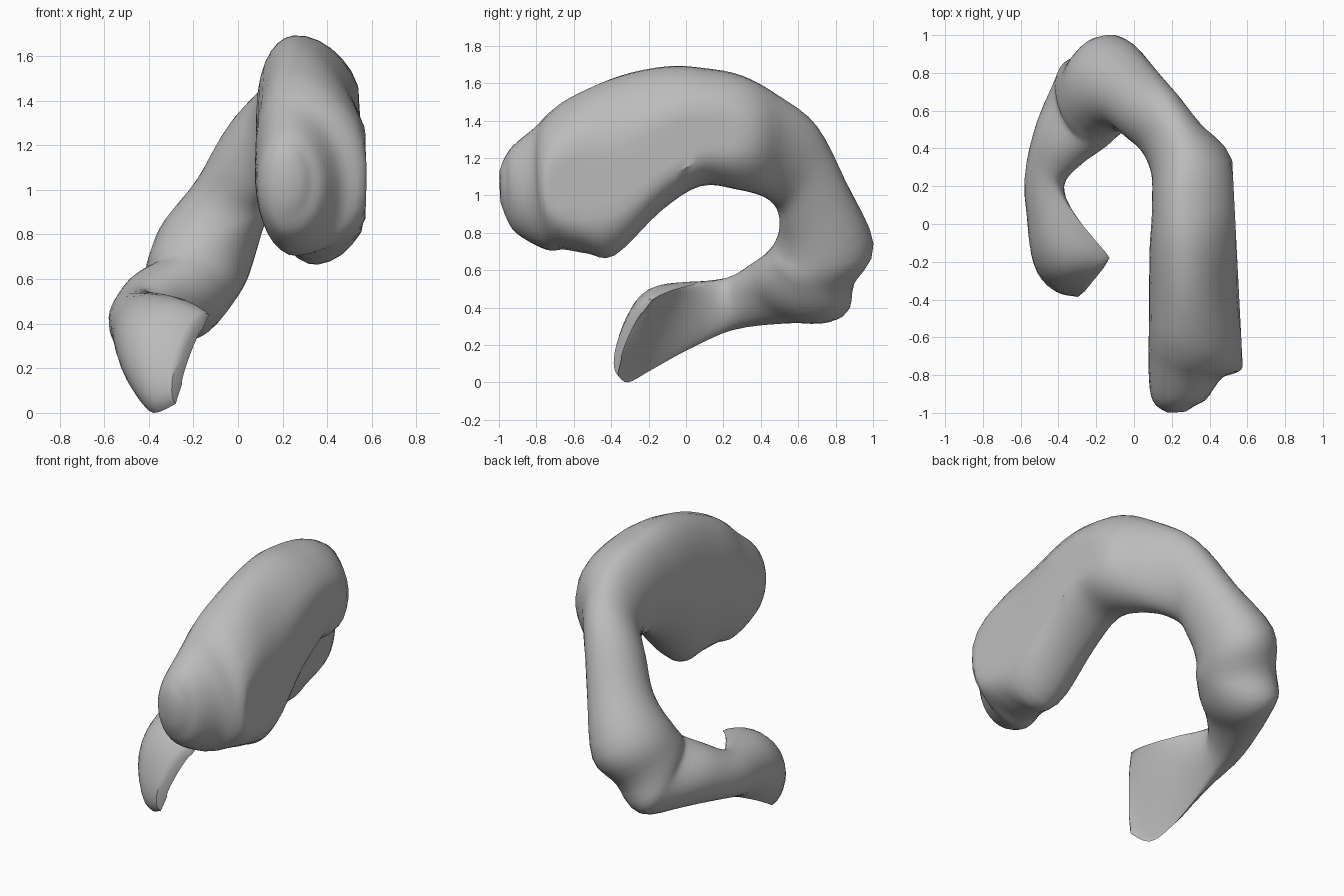
import bpy
import bmesh
import math
from mathutils import Vector

cube = bpy.data.objects.get("Cube")
if cube:
    bpy.data.objects.remove(cube, do_unlink=True)

SIDES = 32      # points around each cross-section
STEPS = 4       # interpolated sections between stations

# Each station: outer rim point, inner rim point, width to +x, width to -x
HEAD = [
    (.22, -.98, 1.19, .22, -.97, .91, .09, .08),
    (.22, -.93, 1.27, .22, -.91, .81, .16, .13),
    (.22, -.80, 1.38, .25, -.75, .72, .24, .16),
    (.22, -.70, 1.47, .29, -.65, .72, .34, .18),
    (.23, -.58, 1.55, .33, -.53, .70, .34, .20),
    (.25, -.35, 1.65, .36, -.38, .69, .28, .22),
    (.25, -.10, 1.70, .32, -.13, .93, .29, .20),
    (.25, .10, 1.69, .28, .08, 1.06, .30, .17),
    (.27, .30, 1.65, .25, .28, 1.04, .27, .17),
    (.24, .50, 1.54, .14, .42, 1.0, .17, .16),
]
TAIL = [
    (.14, .70, 1.38, .03, .49, .93, .15, .18),
    (.03, .86, 1.07, -.06, .50, .83, .16, .20),
    (-.10, 1.0, .73, -.17, .48, .77, .22, .23),
    (-.22, .90, .54, -.20, .45, .72, .23, .21),
    (-.31, .85, .38, -.23, .40, .67, .20, .18),
    (-.40, .58, .34, -.34, .32, .62, .14, .17),
    (-.46, .25, .29, -.44, .22, .57, .09, .13),
    (-.46, .02, .19, -.30, .03, .53, .02, .20),
    (-.44, -.18, .08, -.21, -.08, .50, .0, .22),
    (-.38, -.31, .01, -.15, -.15, .47, -.01, .16),
    (-.28, -.365, .05, -.13, -.18, .45, -.03, .10),
]


def catmull(a, b, c, d, t):
    """Smooth interpolation of one station value."""
    return b + .5 * t * (c - a + t * (2 * a - 5 * b + 4 * c - d
                                      + t * (3 * (b - c) + d - a)))


def smooth_stations(stations):
    padded = [stations[0]] + stations + [stations[-1]]
    result = []
    for i in range(len(stations) - 1):
        for s in range(STEPS):
            quad = padded[i:i + 4]
            result.append([catmull(*vals, s / STEPS) for vals in zip(*quad)])
    result.append(stations[-1])
    return result


def lateral_limit(y):
    """The flat cut on the +x side of the head."""
    return .537 - .051 * y


def section(station, tangent):
    outer, inner = Vector(station[0:3]), Vector(station[3:6])
    plus, minus = station[6:8]
    centre, up = (outer + inner) / 2, (outer - inner) / 2
    side = tangent.cross(up).normalized()
    points = []
    for k in range(SIDES):
        angle = math.tau * k / SIDES
        c, s = math.cos(angle), math.sin(angle)
        if c > 0:
            # wide lateral sides sag towards the inner rim
            s -= plus * plus * c * c
        point = centre + up * s + side * c * (plus if c > 0 else minus)
        point.x = min(point.x, lateral_limit(point.y))
        points.append(point)
    return points


def dome(points, push):
    """Smaller section that rounds off an open end."""
    middle = sum(points, Vector()) / len(points)
    return [middle + (p - middle) * .6 + push for p in points]


# Sections along the curved body
stations = smooth_stations(HEAD + TAIL)
centres = [(Vector(s[0:3]) + Vector(s[3:6])) / 2 for s in stations]
last = len(stations) - 1
tangents = [(centres[min(i + 1, last)] - centres[max(i - 1, 0)]).normalized()
            for i in range(last + 1)]
rings = [section(s, t) for s, t in zip(stations, tangents)]
rings.insert(0, dome(rings[0], tangents[0] * -.02))
rings.append(dome(rings[-1], tangents[-1] * .01))

# Skin the sections
bm = bmesh.new()
loops = [[bm.verts.new(p) for p in ring] for ring in rings]
for low, high in zip(loops, loops[1:]):
    for k in range(SIDES):
        n = (k + 1) % SIDES
        bm.faces.new((low[k], low[n], high[n], high[k]))
bm.faces.new(loops[0])
bm.faces.new(loops[-1])
bmesh.ops.recalc_face_normals(bm, faces=bm.faces)

# Rest on the ground
floor = min(v.co.z for v in bm.verts)
bmesh.ops.translate(bm, verts=bm.verts, vec=(0, 0, -floor))

mesh = bpy.data.meshes.new("curved_body")
bm.to_mesh(mesh)
bm.free()
body = bpy.data.objects.new("curved_body", mesh)
bpy.context.collection.objects.link(body)

# Plain grey
grey = bpy.data.materials.new("plain_grey")
grey.use_nodes = True
colour = (.5, .5, .5, 1)
grey.diffuse_color = colour
for node in grey.node_tree.nodes:
    if node.type == "BSDF_PRINCIPLED":
        node.inputs["Base Color"].default_value = colour
mesh.materials.append(grey)

bpy.ops.object.select_all(action="DESELECT")
body.select_set(True)
bpy.context.view_layer.objects.active = body
bpy.ops.object.shade_smooth_by_angle(angle=math.radians(35))
